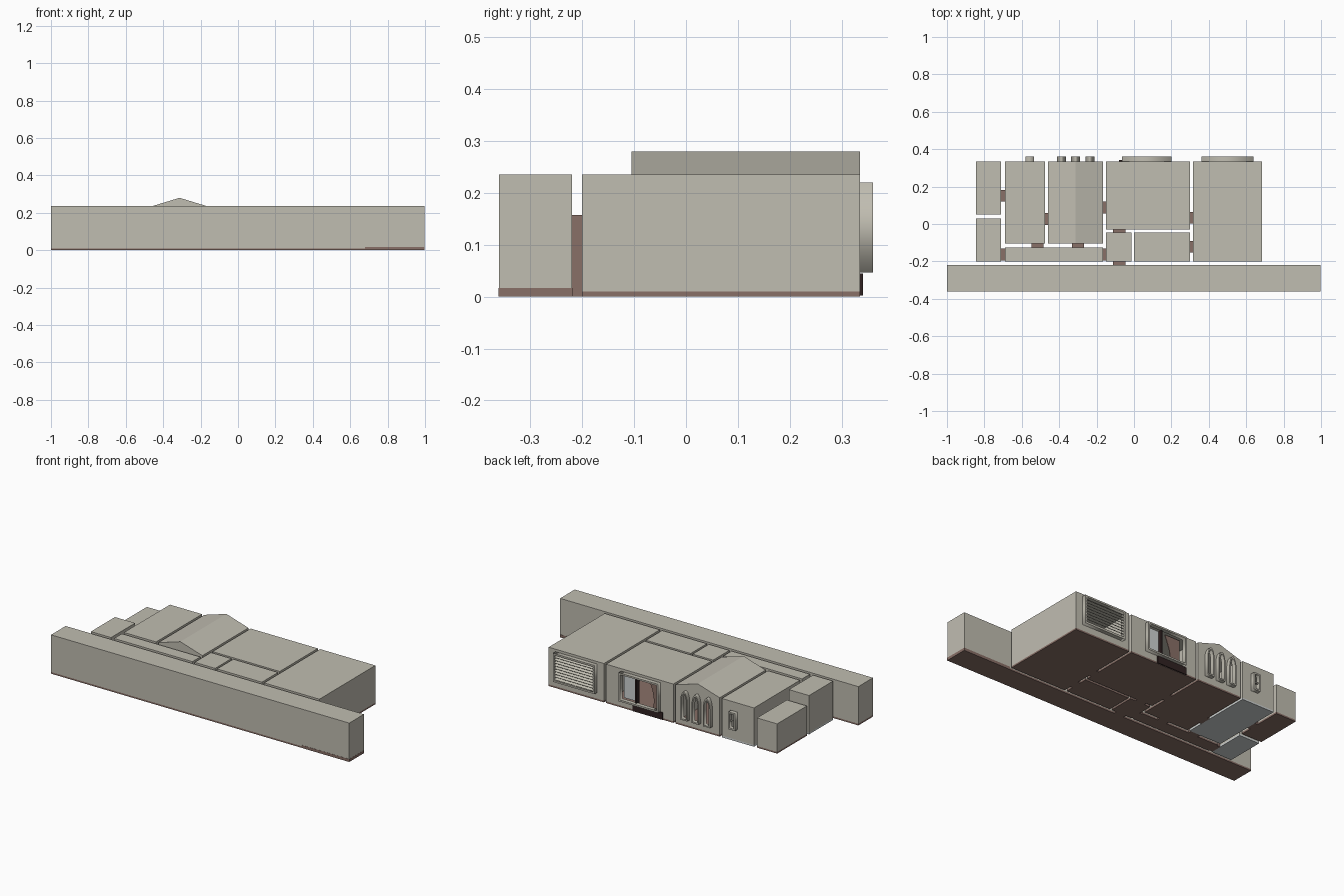
import bpy, bmesh, math
from mathutils import Matrix

if "Cube" in bpy.data.objects:
    bpy.data.objects.remove(bpy.data.objects["Cube"])


def material(name, rgb):
    m = bpy.data.materials.new(name)
    m.diffuse_color = (*rgb, 1)
    m.use_nodes = True
    m.node_tree.nodes["Principled BSDF"].inputs["Base Color"].default_value = m.diffuse_color
    return m


WALL = material("warm grey plaster", (0.53, 0.51, 0.44))
ROOF = material("light grey roof", (0.75, 0.75, 0.75))
WOOD = material("brown wood", (0.25, 0.16, 0.135))
TILE = material("cool grey tile", (0.62, 0.65, 0.65))
DARK = material("dark brown", (0.03, 0.016, 0.016))


def add(name, mesh, *mats):
    ob = bpy.data.objects.new(name, mesh)
    mesh.materials.clear()
    for m in mats:
        mesh.materials.append(m)
    bpy.context.collection.objects.link(ob)
    return ob


def box(name, x0, x1, y0, y1, z0, z1, mat, tilt=0):
    bm = bmesh.new()
    bmesh.ops.create_cube(bm, size=1)
    bmesh.ops.transform(bm, verts=bm.verts,
                        matrix=Matrix.Translation(((x0 + x1) / 2, (y0 + y1) / 2, (z0 + z1) / 2))
                        @ Matrix.Rotation(tilt, 4, 'X')
                        @ Matrix.Diagonal((x1 - x0, y1 - y0, z1 - z0, 1)))
    me = bpy.data.meshes.new(name)
    bm.to_mesh(me)
    bm.free()
    return add(name, me, mat)


def plate(name, loops, y0, y1, mat):
    """Upright plate in the xz plane: first loop is the outline, the rest are holes."""
    cu = bpy.data.curves.new(name, 'CURVE')
    cu.dimensions = '2D'
    cu.fill_mode = 'BOTH'
    cu.extrude = (y1 - y0) / 2
    for loop in loops:
        sp = cu.splines.new('POLY')
        sp.points.add(len(loop) - 1)
        for p, (x, z) in zip(sp.points, loop):
            p.co = (x, z, 0, 1)
        sp.use_cyclic_u = True
    tmp = bpy.data.objects.new(name + "_curve", cu)
    me = bpy.data.meshes.new_from_object(tmp)
    bpy.data.objects.remove(tmp)
    me.transform(Matrix.Translation((0, (y0 + y1) / 2, 0)) @ Matrix.Rotation(math.pi / 2, 4, 'X'))
    return add(name, me, mat)


def rect(x0, x1, z0, z1, inset=0):
    i = inset
    return [(x0 + i, z0 + i), (x1 - i, z0 + i), (x1 - i, z1 - i), (x0 + i, z1 - i)]


def lancet(x0, x1, z0, z1, inset=0):
    """Pointed arch outline."""
    x0, x1, z0, z1 = x0 + inset, x1 - inset, z0 + inset, z1 - inset * 1.6
    w, c, h = x1 - x0, (x0 + x1) / 2, (x1 - x0) * 1.3
    right = [(c + w / 2 * math.cos(t), z1 - h + h * math.sin(t) ** 1.25)
             for t in (math.pi / 2 * k / 6 for k in range(6))]
    left = [(2 * c - x, z) for x, z in reversed(right)]
    return [(x0, z0), (x1, z0)] + right + [(c, z1)] + left


H, BACK, BASE = 0.235, 0.335, 0.01


def room(name, x0, x1, y0, y1, h=H, ridge=None, floor=WOOD, windows=(), base=BASE):
    """Thin-walled room: floor slab, walls, flat or gabled roof and an optional pierced back wall."""
    prof = [(x0, base), (x1, base), (x1, h)]
    if ridge:
        prof.append(((x0 + x1) / 2, ridge))
    prof.append((x0, h))
    n = len(prof)
    bm = bmesh.new()
    f = [bm.verts.new((x, y0, z)) for x, z in prof]
    b = [bm.verts.new((x, y1, z)) for x, z in prof]
    bm.faces.new(f)
    if not windows:
        bm.faces.new(b[::-1])
    for i in range(1, n):
        j = (i + 1) % n
        face = bm.faces.new((f[i], b[i], b[j], f[j]))
        face.normal_update()
        face.material_index = 1 if abs(face.normal.z) > 0.5 else 0
    bm.normal_update()
    me = bpy.data.meshes.new(name)
    bm.to_mesh(me)
    bm.free()
    add(name + "_walls", me, WALL, ROOF)
    box(name + "_floor", x0, x1, y0, y1, 0, base, floor)
    if windows:
        plate(name + "_back_wall", [prof] + list(windows), y1, y1, WALL)


# window positions
blind = (0.36, 0.64, 0.047, 0.22)
wide = (-0.065, 0.20, 0.047, 0.22)
small = (-0.58, -0.535, 0.075, 0.18)
arches = [(c - 0.0235, c + 0.0235, 0.047, 0.22) for c in (-0.388, -0.312, -0.236)]

# rooms
room("corridor", -1, 0.997, -0.36, -0.22)
room("store", -0.845, -0.71, 0.05, BACK, h=0.18)
room("side_room", -0.845, -0.71, -0.2, 0.03, floor=TILE)
room("washroom", -0.69, -0.475, -0.105, BACK, floor=TILE, windows=[rect(*small, 0.006)])
room("gabled_hall", -0.46, -0.165, -0.105, BACK, ridge=0.28,
     windows=[lancet(*a, 0.007) for a in arches])
room("passage", -0.69, -0.165, -0.2, -0.125)
room("lounge", -0.15, 0.30, -0.03, BACK, windows=[rect(*wide, 0.01)])
room("lobby", -0.15, -0.013, -0.2, -0.045)
room("closet", 0.0, 0.30, -0.2, -0.045)
room("large_hall", 0.315, 0.685, -0.2, BACK, windows=[rect(*blind, 0.01)])
box("corridor_end_skirting", 0.68, 0.998, -0.361, -0.219, 0, 0.017, WOOD)

# doorways between neighbouring rooms: x0, x1, y0, y1
doors = [(-0.71, -0.69, 0.12, 0.18), (-0.71, -0.69, -0.195, -0.133),
         (-0.475, -0.46, -0.005, 0.058), (-0.165, -0.15, 0.058, 0.118),
         (-0.165, -0.15, -0.195, -0.133), (0.30, 0.315, 0.003, 0.063),
         (0.30, 0.315, -0.152, -0.092), (-0.547, -0.485, -0.125, -0.105),
         (-0.33, -0.268, -0.125, -0.105), (-0.11, -0.047, -0.045, -0.03),
         (-0.11, -0.047, -0.22, -0.2)]
for i, (x0, x1, y0, y1) in enumerate(doors):
    e = 0.001
    box(f"doorway_{i}", x0 - e, x1 + e, y0 - e, y1 + e, 0, 0.157, WOOD)

# projecting window frames on the back
for name, w in (("blind_frame", blind), ("wide_frame", wide)):
    plate(name, [rect(*w), rect(*w, 0.01)], BACK, 0.36, WALL)
plate("small_frame", [rect(*small), rect(*small, 0.009)], BACK, 0.36, WALL)
box("small_frame_bar", small[0], small[1], 0.345, 0.352, 0.122, 0.13, WALL)
for i, a in enumerate(arches):
    plate(f"arch_frame_{i}", [lancet(*a), lancet(*a, 0.008)], BACK, 0.36, WALL)

# slatted blind
for i in range(9):
    z = 0.066 + i * 0.0168
    box(f"slat_{i}", 0.37, 0.63, 0.338, 0.358, z - 0.0015, z + 0.0015, WALL, tilt=-0.6)

# lounge window contents: pane, post, curtain and low block outside
box("lounge_pane", 0.10, 0.19, 0.318, 0.322, 0.057, 0.21, TILE)
box("lounge_post", 0.09, 0.10, 0.315, 0.345, 0.05, 0.21, DARK)
plate("lounge_curtain", [[(-0.06, 0.02), (0.01, 0.02), (0.0, 0.08), (0.01, 0.14), (0.04, 0.22),
                          (-0.06, 0.22)]], 0.30, 0.305, WOOD)
box("low_block", -0.08, 0.12, 0.328, 0.341, 0.002, 0.045, DARK)
